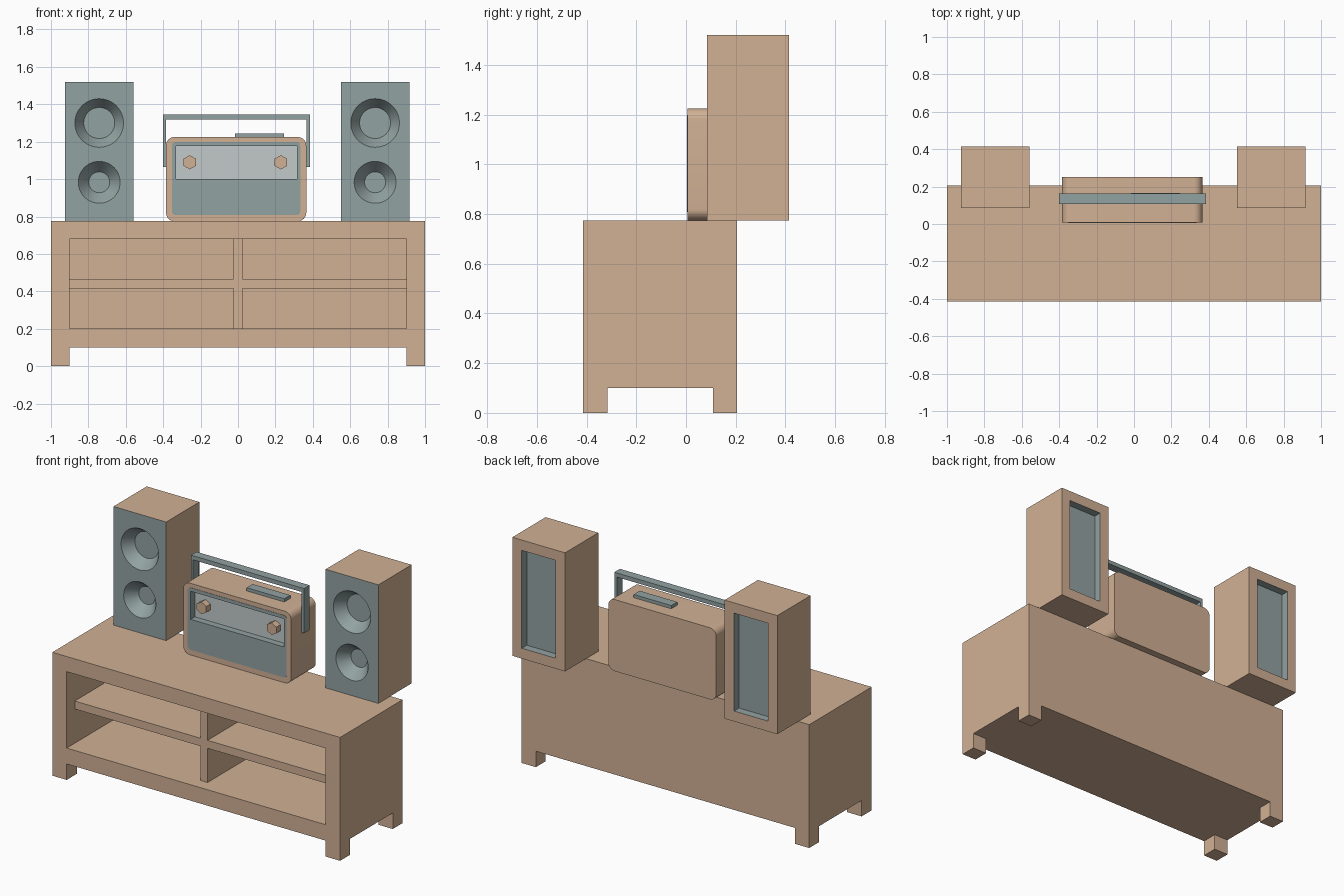
import bpy, bmesh, math
from mathutils import Matrix, Vector

if "Cube" in bpy.data.objects:
    bpy.data.objects.remove(bpy.data.objects["Cube"])


def material(name, rgb):
    m = bpy.data.materials.new(name)
    m.diffuse_color = (*rgb, 1)
    m.use_nodes = True
    m.node_tree.nodes["Principled BSDF"].inputs["Base Color"].default_value = m.diffuse_color
    return m


WOOD = material("wood", (0.64, 0.44, 0.30))
GREY = material("grey", (0.29, 0.36, 0.36))
LIGHT = material("light_grey", (0.54, 0.59, 0.59))


def finish(name, bm, mat):
    bmesh.ops.recalc_face_normals(bm, faces=bm.faces)
    me = bpy.data.meshes.new(name)
    bm.to_mesh(me)
    bm.free()
    ob = bpy.data.objects.new(name, me)
    bpy.context.collection.objects.link(ob)
    if mat:
        me.materials.append(mat)
    return ob


def box(name, x, y, z, mat=None, radius=0, segments=8):
    """Box from ranges; radius rounds the four edges that run along y."""
    bm = bmesh.new()
    bmesh.ops.create_cube(bm, size=1)
    for v in bm.verts:
        v.co = [r[0] + (c + 0.5) * (r[1] - r[0]) for r, c in zip((x, y, z), v.co)]
    if radius:
        edges = [e for e in bm.edges
                 if abs((e.verts[0].co - e.verts[1].co).normalized().y) > 0.9]
        bmesh.ops.bevel(bm, geom=edges, offset=radius, segments=segments,
                        profile=0.5, affect='EDGES')
    return finish(name, bm, mat)


def cone_y(name, x, z, y0, y1, r0, r1, mat=None, sides=48):
    """Truncated cone along y, radius r0 at y0 and r1 at y1."""
    bm = bmesh.new()
    m = Matrix.Translation((x, (y0 + y1) / 2, z)) @ Matrix.Rotation(-math.pi / 2, 4, 'X')
    bmesh.ops.create_cone(bm, cap_ends=True, segments=sides, radius1=r0,
                          radius2=r1, depth=y1 - y0, matrix=m)
    return finish(name, bm, mat)


def carve(ob, *cutters):
    for c in cutters:
        c.hide_render = True
        mod = ob.modifiers.new("cut", 'BOOLEAN')
        mod.operation, mod.solver, mod.object = 'DIFFERENCE', 'EXACT', c
        bpy.context.view_layer.objects.active = ob
        bpy.ops.object.modifier_apply(modifier=mod.name)
        bpy.data.objects.remove(c)
    return ob


def smooth(ob):
    for p in ob.data.polygons:
        p.use_smooth = True
    ob.data.set_sharp_from_angle(angle=math.radians(30))


# Cabinet: open front, four short legs
carve(box("cabinet", (-1, 1), (-0.415, 0.205), (0, 0.775), WOOD),
      box("cavity", (-0.9, 0.9), (-0.6, 0.155), (0.2, 0.68)),
      box("gap_x", (-0.9, 0.9), (-0.6, 0.4), (-0.1, 0.1)),
      box("gap_y", (-1.2, 1.2), (-0.315, 0.108), (-0.1, 0.1)))
box("shelf", (-0.9, 0.9), (-0.335, 0.155), (0.415, 0.465), WOOD)
box("divider", (-0.025, 0.023), (-0.335, 0.155), (0.2, 0.68), WOOD)

# Speakers: two conical drivers in front, recessed panel at the back
FRONT, BACK, BASE, TOP = 0.085, 0.415, 0.775, 1.52
DEEP = 0.07
for side, cx in (("left", -0.742), ("right", 0.733)):
    x0, x1 = cx - 0.183, cx + 0.183
    cutters = []
    for z, rim, inner in ((1.30, 0.13, 0.083), (0.983, 0.112, 0.056)):
        extra = (rim - inner) / DEEP * 0.01
        cutters.append(cone_y("driver", cx, z, FRONT - 0.01, FRONT + DEEP,
                              rim + extra, inner))
    cutters.append(box("panel", (x0 + 0.065, x1 - 0.065), (BACK - 0.05, BACK + 0.1),
                       (BASE + 0.065, TOP - 0.065)))
    sp = carve(box(side + "_speaker", (x0, x1), (FRONT, BACK), (BASE, TOP), WOOD), *cutters)
    sp.data.materials.clear()
    sp.data.materials.append(WOOD)
    sp.data.materials.append(GREY)
    # wood on sides, top and back rim; grey elsewhere
    for p in sp.data.polygons:
        co = [sp.data.vertices[i].co for i in p.vertices]
        outer = (all(abs(abs(c.x - cx) - 0.183) < 1e-3 for c in co)
                 or all(abs(c.z - TOP) < 1e-3 for c in co)
                 or all(abs(c.y - BACK) < 1e-3 for c in co))
        p.material_index = 0 if outer else 1
    smooth(sp)

# Radio body with inset face and sunken dial
PX, PZ = (-0.353, 0.333), (0.808, 1.198)
radio = carve(box("radio_body", (-0.385, 0.365), (0.007, 0.25), (0.775, 1.225), WOOD, 0.045),
              box("pocket", PX, (-0.1, 0.07), PZ, None, 0.018, 4))
smooth(radio)
face = carve(box("radio_face", PX, (0.005, 0.07), PZ, GREY, 0.018, 4),
             box("dial_cut", (-0.332, 0.315), (-0.1, 0.05), (1.0, 1.176)))
smooth(face)
box("dial_panel", (-0.332, 0.315), (0.047, 0.06), (1.0, 1.176), LIGHT)
for side, x in (("left", -0.258), ("right", 0.229)):
    cone_y(side + "_knob", x, 1.09, 0.006, 0.05, 0.038, 0.038, WOOD, 6)

# Carrying handle and top button
carve(box("handle", (-0.402, 0.385), (0.107, 0.162), (1.066, 1.346), GREY),
      box("handle_gap", (-0.386, 0.367), (0, 0.3), (1.0, 1.32)))
box("top_button", (-0.015, 0.247), (0.107, 0.167), (1.222, 1.245), GREY)
